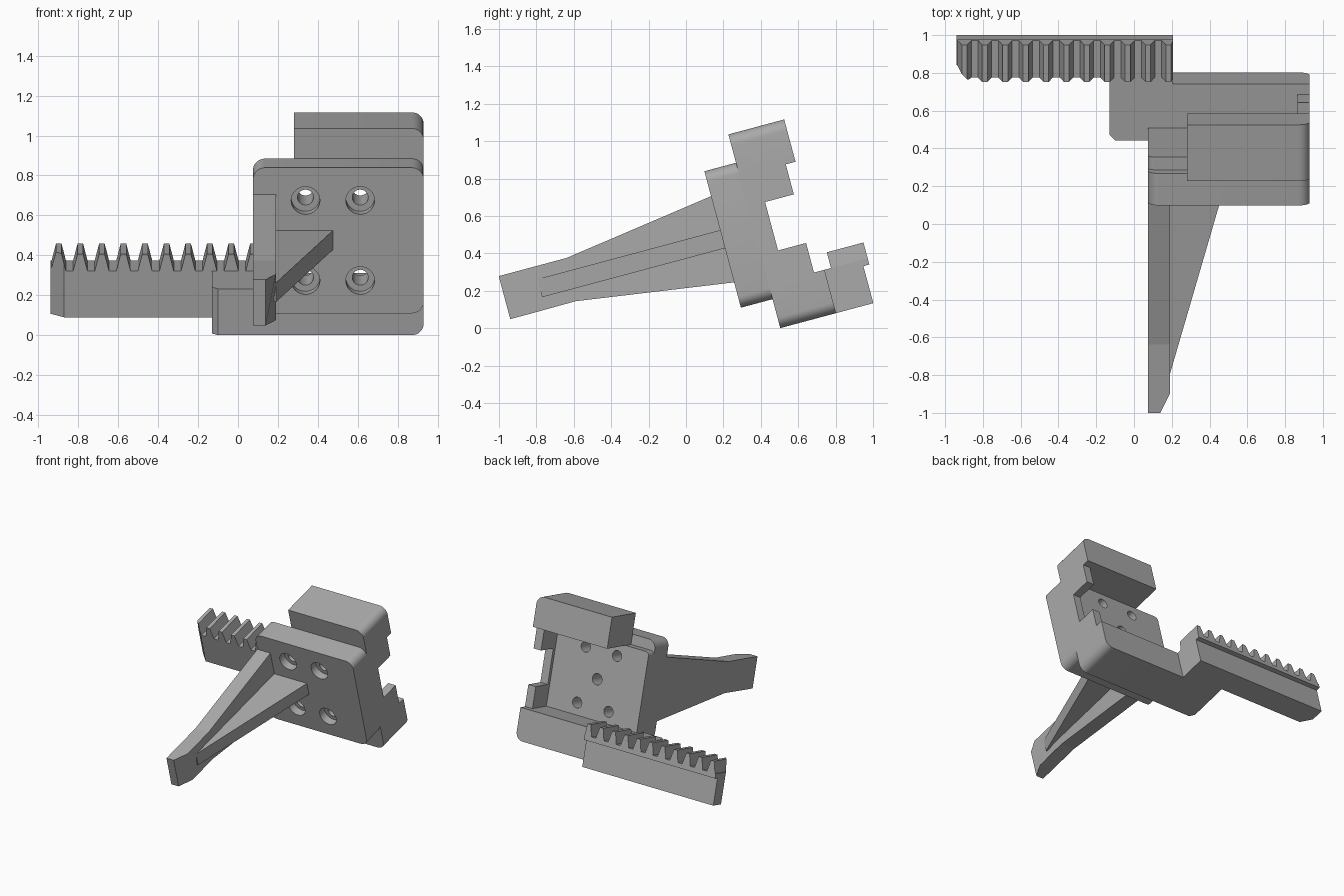
import bpy, bmesh, math
from mathutils import Matrix, Vector

if "Cube" in bpy.data.objects:
    bpy.data.objects.remove(bpy.data.objects["Cube"], do_unlink=True)

# One grey plastic
grey = bpy.data.materials.new("grey_plastic")
grey.use_nodes = True
COLOUR = (0.4, 0.4, 0.4, 1)
grey.diffuse_color = COLOUR
grey.node_tree.nodes["Principled BSDF"].inputs["Base Color"].default_value = COLOUR

# Everything is drawn upright, then leaned back about x
TILT = Matrix.Rotation(math.radians(15), 4, 'X')

# Extrusion axes: profile coordinates plus depth to upright x, y, z
PLACE = {'X': lambda p, d: (d, p[0], p[1]),
         'Y': lambda p, d: (p[0], d, p[1]),
         'Z': lambda p, d: (p[0], p[1], d)}


def prism(name, points, axis, lo, hi):
    bm = bmesh.new()
    ends = [[bm.verts.new(PLACE[axis](p, d)) for p in points] for d in (lo, hi)]
    for ring in ends:
        bm.faces.new(ring)
    n = len(points)
    for i in range(n):
        j = (i + 1) % n
        bm.faces.new((ends[0][i], ends[0][j], ends[1][j], ends[1][i]))
    bmesh.ops.recalc_face_normals(bm, faces=bm.faces)
    mesh = bpy.data.meshes.new(name)
    bm.to_mesh(mesh)
    bm.free()
    mesh.materials.append(grey)
    obj = bpy.data.objects.new(name, mesh)
    obj.matrix_world = TILT
    bpy.context.collection.objects.link(obj)
    return obj


def rounded(x0, z0, x1, z1, radii):
    """Rectangle with a radius per corner: lower left, lower right, upper right, upper left."""
    points = []
    corners = ((x0, z0, 1, 1), (x1, z0, -1, 1), (x1, z1, -1, -1), (x0, z1, 1, -1))
    for k, ((x, z, sx, sz), r) in enumerate(zip(corners, radii)):
        if r == 0:
            points.append((x, z))
            continue
        for i in range(9):
            t = math.pi * (1 + k / 2 + i / 16)
            points.append((x + sx * r + r * math.cos(t), z + sz * r + r * math.sin(t)))
    return points


def box(name, x0, x1, y0, y1, z0, z1):
    return prism(name, rounded(x0, z0, x1, z1, (0, 0, 0, 0)), 'Y', y0, y1)


def disc(x, z, r):
    return [(x + r * math.cos(i * math.pi / 16), z + r * math.sin(i * math.pi / 16)) for i in range(32)]


def cut(target, cutters):
    for c in cutters:
        c.hide_render = True
        mod = target.modifiers.new("cut", 'BOOLEAN')
        mod.operation = 'DIFFERENCE'
        mod.solver = 'EXACT'
        mod.object = c
    bpy.context.view_layer.update()
    graph = bpy.context.evaluated_depsgraph_get()
    mesh = bpy.data.meshes.new_from_object(target.evaluated_get(graph))
    target.modifiers.clear()
    target.data = mesh


def smooth(obj):
    bpy.ops.object.select_all(action='DESELECT')
    obj.select_set(True)
    bpy.context.view_layer.objects.active = obj
    bpy.ops.object.shade_smooth_by_angle(angle=math.radians(30))


R = 0.06
RIGHT = 0.93
FRONT, MID, BACK = 0.312, 0.487, 0.796

# Mounting plate and the pad behind it, with screw holes
plate = prism("mounting_plate", rounded(0.075, 0.03, RIGHT, 0.785, (R, R, R, R)), 'Y', FRONT, MID)
pad = prism("back_pad", rounded(0.075, 0.05, RIGHT, 0.708, (0, 0, 0, 0.03)), 'Y', MID, 0.557)
cutters = [prism("centre_hole_cutter", disc(0.475, 0.408, 0.042), 'Y', 0.4, 0.7)]
for x in (0.338, 0.612):
    for z in (0.2, 0.615):
        cutters.append(prism("screw_hole_cutter", disc(x, z, 0.04), 'Y', 0.2, 0.7))
        cutters.append(prism("screw_head_cutter", disc(x, z, 0.072), 'Y', 0.2, FRONT + 0.06))
cut(plate, cutters)
cut(pad, cutters)
for c in cutters:
    bpy.data.objects.remove(c, do_unlink=True)
smooth(plate)
smooth(pad)

# Upper and lower jaws that hook behind the plate
upper = prism("upper_block", rounded(0.28, 0.708, RIGHT, 0.942, (0, 0, R, 0)), 'Y', MID, BACK)
smooth(upper)
lower = prism("lower_block", rounded(-0.13, -0.13, RIGHT, 0.11, (0, R, 0, 0)), 'Y', MID, BACK)
corner = prism("corner_cutter", [(-0.2, 0.4), (-0.07, 0.46), (-0.1, MID), (-0.13, 0.52), (-0.2, 0.55)],
               'Z', -0.3, 0.3)
cut(lower, [corner])
bpy.data.objects.remove(corner, do_unlink=True)
smooth(lower)

# Side wall with its two tabs
side = [(MID, 0.11), (0.738, 0.11), (0.738, 0.274), (0.583, 0.274),
        (0.583, 0.542), (0.742, 0.542), (0.742, 0.708), (MID, 0.708)]
prism("side_wall", side, 'X', 0.865, RIGHT)

# Toothed rack
LEFT, END, PITCH, TEETH = -0.94, 0.207, 0.108, 11
ROOT, TIP = 0.11, 0.197
outline = [(LEFT, 0.075), (LEFT, ROOT)]
for i in range(TEETH):
    c = LEFT + 0.0425 + i * PITCH
    outline += [(c - 0.036, ROOT), (c - 0.014, TIP), (c + 0.014, TIP), (c + 0.036, ROOT)]
outline[-1] = (END, ROOT)
outline.append((END, 0.075))
teeth = prism("rack_teeth", outline, 'Y', 0.832, 1.035)
base = box("rack_base", LEFT, END, 0.832, 1.002, -0.13, 0.075)
corner = prism("rack_corner_cutter", [(-1.1, 0.7), (-0.8, 0.762), (LEFT + 0.07, 0.832),
                                      (LEFT, 0.902), (-1.1, 1.062)], 'Z', -0.4, 0.4)
cut(teeth, [corner])
cut(base, [corner])
bpy.data.objects.remove(corner, do_unlink=True)
box("rack_joint", -0.13, END, BACK, 0.832, -0.13, ROOT)

# Tapering finger with a bevelled tip
TIP_Y = -0.895
profile = [(FRONT, 0.647), (-0.52, 0.528), (-0.79, 0.528), (TIP_Y, 0.528),
           (TIP_Y, 0.29), (-0.79, 0.29), (-0.533, 0.292), (FRONT, 0.17)]
finger = prism("finger", profile, 'X', 0.075, 0.19)
for v in finger.data.vertices:
    if v.co.y < -0.85 and v.co.x > 0.15:
        v.co.x = 0.138

# Triangular stiffening rib beside the finger
prism("finger_rib", [(0.18, -0.7), (0.19, -0.7), (0.475, FRONT), (0.18, FRONT)], 'Z', 0.359, 0.459)
